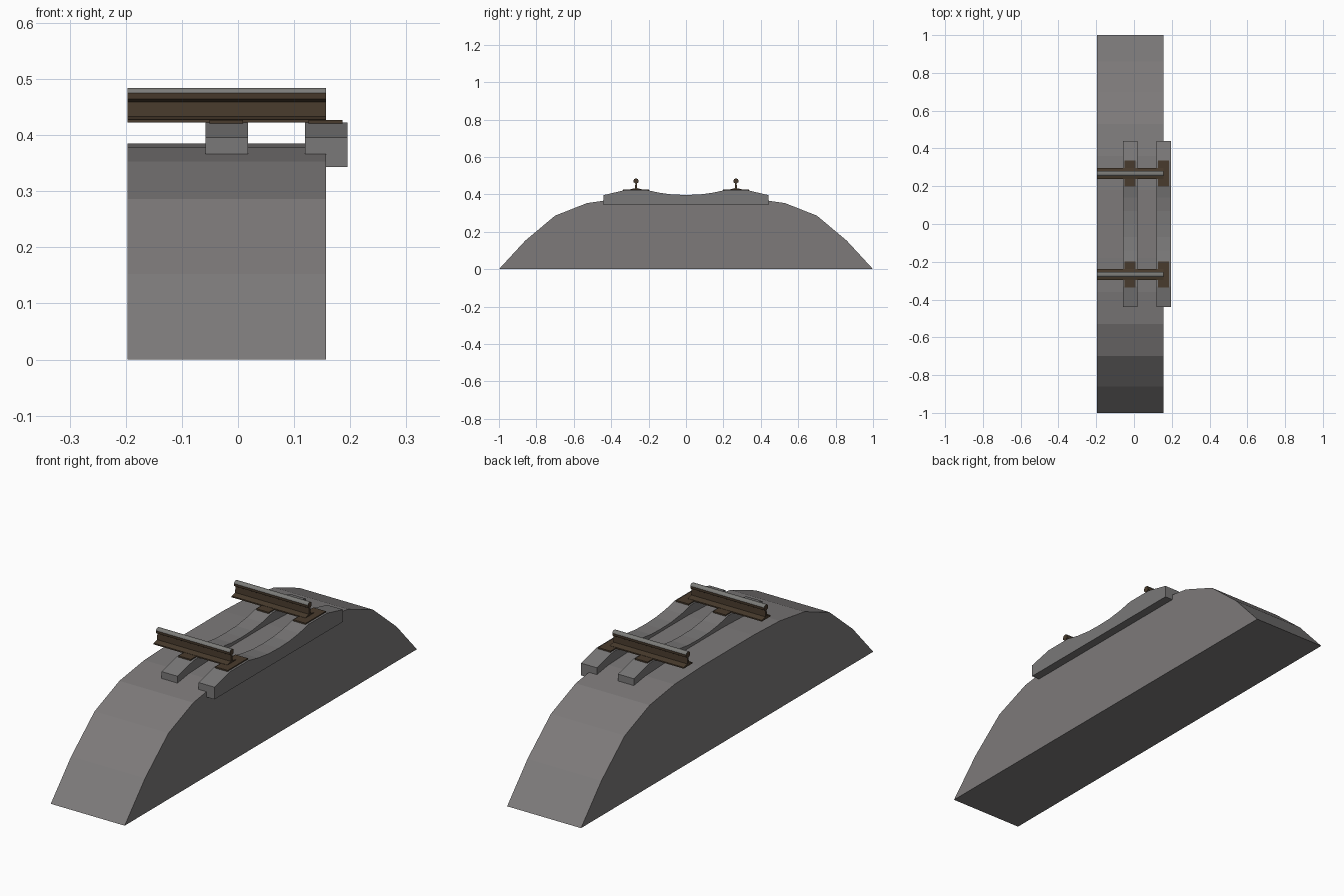
import bpy, math

if "Cube" in bpy.data.objects:
    bpy.data.objects.remove(bpy.data.objects["Cube"])

def material(name, rgb):
    m = bpy.data.materials.new(name)
    m.diffuse_color = (*rgb, 1)
    m.use_nodes = True
    m.node_tree.nodes["Principled BSDF"].inputs["Base Color"].default_value = m.diffuse_color
    return m

STONE = material("ballast grey", (0.205, 0.195, 0.195))
CONCRETE = material("concrete grey", (0.195, 0.19, 0.19))
RUST = material("rusty brown", (0.066, 0.044, 0.026))
STEEL = material("worn steel", (0.2, 0.2, 0.19))

def extrude_x(name, profile, x0, x1, mats):
    """Counter-clockwise (y, z) profile swept along x."""
    n = len(profile)
    verts = [(x, y, z) for x in (x0, x1) for y, z in profile]
    faces = [tuple(reversed(range(n))), tuple(range(n, 2 * n))]
    faces += [(i, (i + 1) % n, n + (i + 1) % n, n + i) for i in range(n)]
    mesh = bpy.data.meshes.new(name)
    mesh.from_pydata(verts, [], faces)
    for m in mats:
        mesh.materials.append(m)
    mesh.update()
    obj = bpy.data.objects.new(name, mesh)
    bpy.context.collection.objects.link(obj)
    return obj

def mirrored(half, c=0.0):
    """Right half, bottom to top, completed about y = c."""
    right = [(c + y, z) for y, z in half]
    left = [(c - y, z) for y, z in reversed(half) if y > 1e-6]
    return right + left

X0, X1 = -0.197, 0.157
GAUGE = 0.267

# ballast bed
extrude_x("ballast_bed", mirrored([(1, 0), (0.86, 0.152), (0.70, 0.286), (0.53, 0.353),
                                   (0.36, 0.378), (0.18, 0.385)]), X0, X1, [STONE])

# sleepers with a dipped middle, and tie plates under the rails
sleeper = mirrored([(0.44, 0.343), (0.44, 0.396), (0.33, 0.422), (0.205, 0.422),
                    (0.14, 0.408), (0.07, 0.399), (0, 0.397)])
plate = [(0.069, 0.418), (0.069, 0.4265)]
for k, cx in enumerate((-0.020, 0.157)):
    extrude_x(f"sleeper_{k}", sleeper, cx - 0.038, cx + 0.038, [CONCRETE])
    for side in (-1, 1):
        extrude_x(f"tie_plate_{k}_{side}", mirrored(plate, side * GAUGE),
                  cx - 0.031, cx + 0.029, [RUST])

# rails: foot, web and rounded head with a worn running surface
rail = [(0.030, 0.422), (0.030, 0.4275), (0.005, 0.433), (0.004, 0.459), (0.0125, 0.464),
        (0.0135, 0.475), (0.010, 0.481), (0.005, 0.484)]
for side in (-1, 1):
    obj = extrude_x(f"rail_{side}", mirrored(rail, side * GAUGE), X0, X1, [RUST, STEEL])
    for p in obj.data.polygons:
        if p.normal.z > 0.4 and p.center.z > 0.47:
            p.material_index = 1
